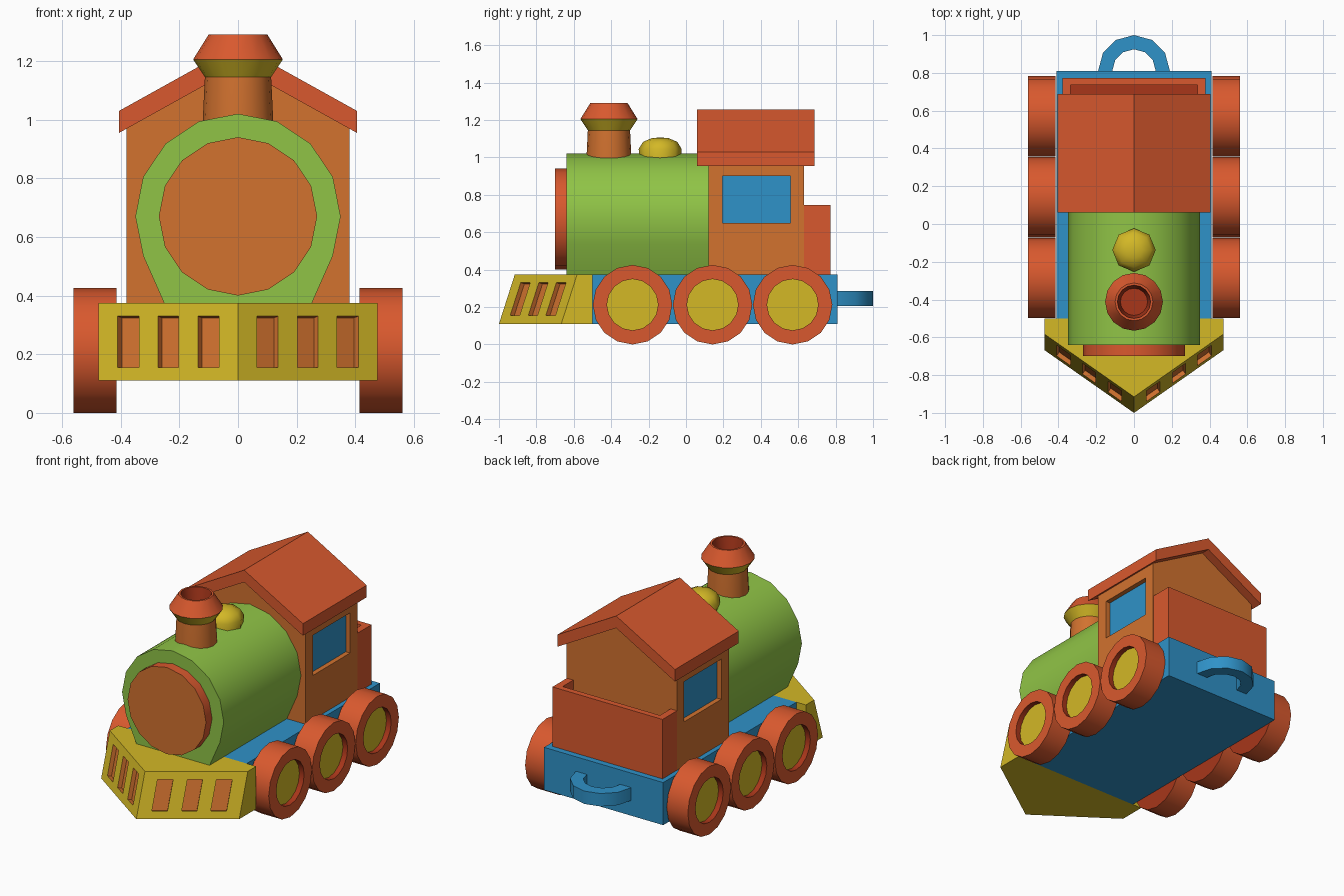
import bpy, bmesh, math
from mathutils import Matrix, Vector

if "Cube" in bpy.data.objects:
    bpy.data.objects.remove(bpy.data.objects["Cube"])


def material(name, hexcode):
    srgb = [int(hexcode[i:i + 2], 16) / 255 for i in (0, 2, 4)]
    m = bpy.data.materials.new(name)
    m.diffuse_color = [((c + 0.055) / 1.055) ** 2.4 for c in srgb] + [1]
    m.use_nodes = True
    m.node_tree.nodes["Principled BSDF"].inputs["Base Color"].default_value = m.diffuse_color
    return m


MATS = [material("red", "D9592E"), material("dark red", "A8361A"), material("orange", "D2722F"),
        material("yellow", "D3B826"), material("green", "90C446"), material("blue", "2F92C8")]
RED, DARK, ORANGE, YELLOW, GREEN, BLUE = range(6)


def finish(bm, name, smooth=0):
    """Write the mesh to an object, keeping only the materials in use."""
    bmesh.ops.recalc_face_normals(bm, faces=bm.faces)
    bm.normal_update()
    if smooth:
        for f in bm.faces:
            f.smooth = True
        for e in bm.edges:
            same = len({f.material_index for f in e.link_faces}) == 1
            e.smooth = same and e.calc_face_angle(0) < math.radians(smooth)
    used = sorted({f.material_index for f in bm.faces})
    for f in bm.faces:
        f.material_index = used.index(f.material_index)
    mesh = bpy.data.meshes.new(name)
    for i in used:
        mesh.materials.append(MATS[i])
    bm.to_mesh(mesh)
    bm.free()
    ob = bpy.data.objects.new(name, mesh)
    bpy.context.collection.objects.link(ob)
    return ob


def loft(rings, mats):
    """Bridge rings of points; mats = start cap, each band, end cap."""
    bm = bmesh.new()
    vs = [[bm.verts.new(p) for p in ring] for ring in rings]
    n = len(vs[0])
    bm.faces.new(vs[0]).material_index = mats[0]
    for a, b, m in zip(vs, vs[1:], mats[1:]):
        for i in range(n):
            j = (i + 1) % n
            bm.faces.new((a[i], a[j], b[j], b[i])).material_index = m
    bm.faces.new(vs[-1]).material_index = mats[-1]
    bmesh.ops.recalc_face_normals(bm, faces=bm.faces)
    bm.normal_update()
    return bm


def prism_y(pts, y0, y1, mat):
    return loft([[(x, y, z) for x, z in pts] for y in (y0, y1)], [mat] * 3)


def prism_z(pts, z0, z1, mat):
    return loft([[(x, y, z) for x, y in pts] for z in (z0, z1)], [mat] * 3)


def rect(x, z0, z1):
    return [(-x, z0), (x, z0), (x, z1), (-x, z1)]


def lathe(name, profile, mats, matrix, n=16, smooth=30):
    rings = [[matrix @ Vector((r * math.cos(math.tau * i / n), r * math.sin(math.tau * i / n), h))
              for i in range(n)] for r, h in profile]
    return finish(loft(rings, mats), name, smooth)


def recess(bm, cuts, test, depth, floor, wall):
    """Cut the mesh at axis planes, then push in and colour the faces passing the test."""
    for axis, values in cuts.items():
        for v in values:
            co, no = Vector(), Vector()
            co[axis], no[axis] = v, 1
            bmesh.ops.bisect_plane(bm, geom=bm.verts[:] + bm.edges[:] + bm.faces[:],
                                   plane_co=co, plane_no=no)
    bm.normal_update()
    chosen = [f for f in bm.faces if test(f.calc_center_median(), f.normal)]
    normals = [f.normal.copy() for f in chosen]
    for f, no in zip(chosen, normals):
        new = bmesh.ops.extrude_discrete_faces(bm, faces=[f])["faces"][0]
        bmesh.ops.translate(bm, verts=new.verts[:], vec=-no * depth)
        for e in new.edges:
            for side in e.link_faces:
                side.material_index = wall
        new.material_index = floor


# Chassis
finish(prism_y(rect(0.41, 0.11, 0.375), -0.50, 0.81, BLUE), "chassis")

# Wedge-shaped front guard with recessed slots
def wedge(shift, z):
    return [(-0.475, -0.50, z), (-0.475, -0.582 - shift, z), (0, -0.915 - shift, z),
            (0.475, -0.582 - shift, z), (0.475, -0.50, z)]

slots = [(0.065, 0.137), (0.203, 0.273), (0.337, 0.41)]
guard = loft([wedge(0.085, 0.11), wedge(0, 0.375)], [YELLOW] * 3)
recess(guard, {0: [0] + [s * x for pair in slots for x in pair for s in (-1, 1)], 2: [0.155, 0.33]},
       lambda c, n: n.y < -0.5 and 0.155 < c.z < 0.33 and any(a < abs(c.x) < b for a, b in slots),
       0.025, ORANGE, ORANGE)
finish(guard, "front_guard")

# Boiler, rounded above and widened onto the chassis below
arc = [math.radians(-22.5 + 22.5 * i) for i in range(11)]
outline = [(0.35 * math.cos(a), 0.67 + 0.35 * math.sin(a)) for a in arc]
outline = [(0.25, 0.37)] + outline + [(-0.25, 0.37)]
finish(prism_y(outline, -0.64, 0.14, GREEN), "boiler", 30)

# Smokebox door
to_front = Matrix.Translation((0, -0.63, 0.67)) @ Matrix.Rotation(math.pi / 2, 4, 'X')
lathe("smokebox_door", [(0.27, 0), (0.27, 0.07)], [RED, RED, ORANGE], to_front)

# Chimney with flared top and hollow mouth
lathe("chimney",
      [(0.12, 0.96), (0.12, 1.0), (0.113, 1.145), (0.153, 1.205), (0.10, 1.29), (0.088, 1.29), (0.072, 1.19)],
      [ORANGE, ORANGE, ORANGE, YELLOW, RED, RED, DARK, DARK], Matrix.Translation((0, -0.412, 0)))

# Steam dome
lathe("steam_dome", [(0.11, 0.97), (0.115, 1.045), (0.092, 1.083), (0.045, 1.103), (0.01, 1.106)],
      [YELLOW] * 6, Matrix.Translation((0, -0.138, 0)), n=8, smooth=50)

# Cab with a recessed window on each side
cab = prism_y([(-0.38, 0.375), (0.38, 0.375), (0.38, 0.985), (0, 1.195), (-0.38, 0.985)], 0.12, 0.63, ORANGE)
recess(cab, {1: [0.195, 0.56], 2: [0.65, 0.90]},
       lambda c, n: abs(n.x) > 0.9 and 0.195 < c.y < 0.56 and 0.65 < c.z < 0.90, 0.03, BLUE, ORANGE)
finish(cab, "cab")

# Gabled roof
finish(prism_y([(-0.405, 0.955), (0, 1.18), (0.405, 0.955), (0.405, 1.03), (0, 1.255), (-0.405, 1.03)],
               0.06, 0.687, RED), "roof")

# Coal bunker, hollow on top
bunker = prism_y(rect(0.379, 0.375, 0.745), 0.60, 0.772, RED)
recess(bunker, {0: [-0.335, 0.335], 1: [0.735]},
       lambda c, n: n.z > 0.9 and abs(c.x) < 0.335 and c.y < 0.735, 0.06, DARK, RED)
finish(bunker, "coal_bunker")

# Rear coupling loop
def half_ring(r, angles):
    return [(r * math.cos(math.radians(a)), 0.81 + r * math.sin(math.radians(a))) for a in angles]

loop = half_ring(0.19, range(0, 181, 30)) + half_ring(0.115, range(180, -1, -30))
finish(prism_z(loop, 0.205, 0.285, BLUE), "coupling_loop", 35)

# Wheels with recessed hubs
for side, label in ((1, "right"), (-1, "left")):
    for i, y in enumerate((-0.286, 0.142, 0.57)):
        place = Matrix.Translation((side * 0.415, y, 0.2125)) @ Matrix.Rotation(side * math.pi / 2, 4, 'Y')
        lathe(f"{label}_wheel_{i + 1}",
              [(0.2125, 0), (0.2125, 0.145), (0.137, 0.145), (0.137, 0.112)],
              [DARK, RED, RED, DARK, YELLOW], place)
